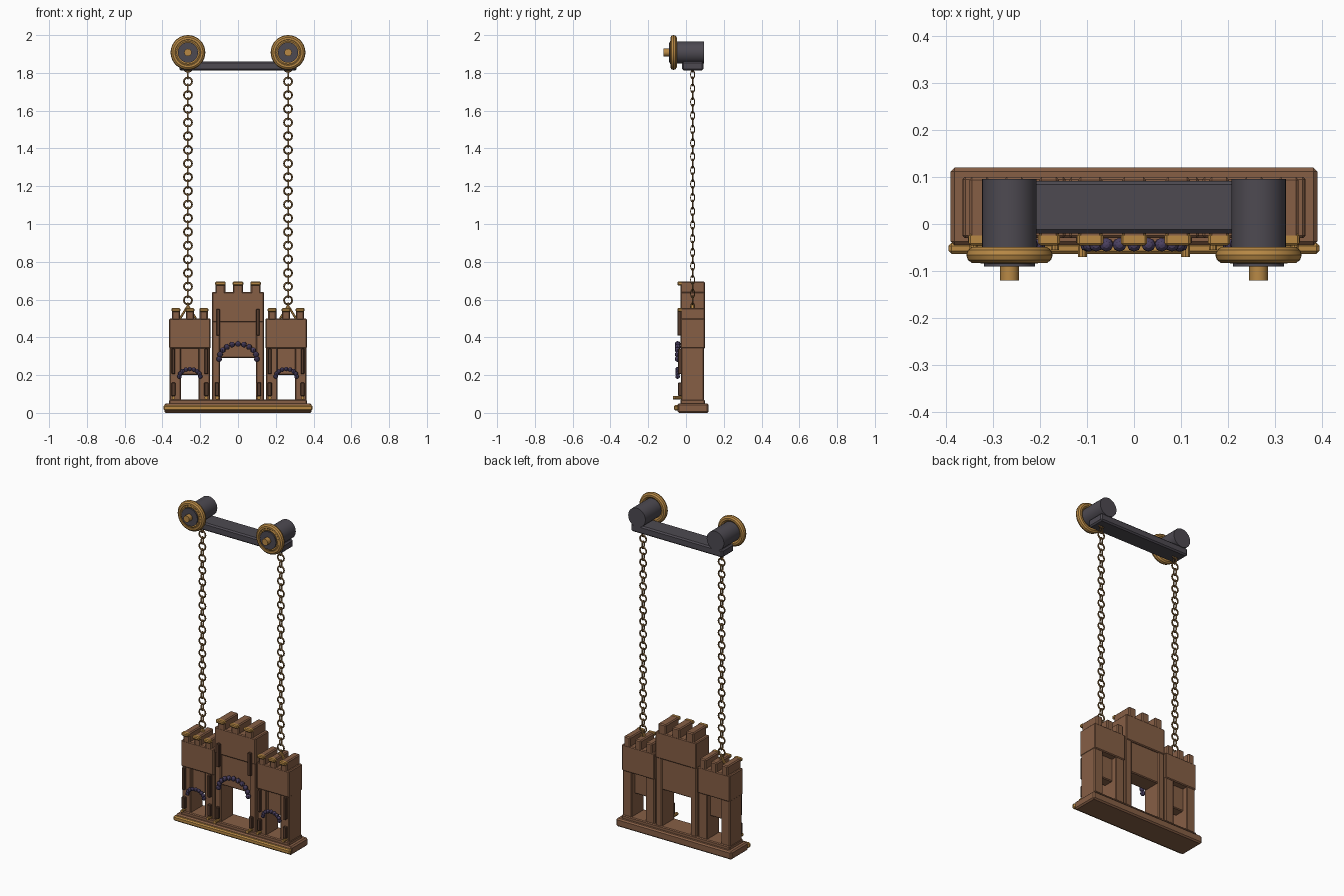
import bpy
import math

if "Cube" in bpy.data.objects:
    bpy.data.objects.remove(bpy.data.objects["Cube"], do_unlink=True)


def material(name, rgb):
    m = bpy.data.materials.new(name)
    m.use_nodes = True
    m.diffuse_color = (*rgb, 1)
    m.node_tree.nodes["Principled BSDF"].inputs["Base Color"].default_value = (*rgb, 1)
    return m


wood = material("brown wood", (0.24, 0.114, 0.06))
dark = material("dark wood", (0.09, 0.043, 0.025))
gold = material("gold", (0.48, 0.25, 0.06))
bronze = material("aged bronze", (0.25, 0.135, 0.045))
slate = material("slate metal", (0.075, 0.068, 0.083))
violet = material("violet stone", (0.07, 0.052, 0.12))


def finish(name, mat, smooth=False):
    ob = bpy.context.object
    ob.name = name
    ob.data.materials.append(mat)
    if smooth:
        bpy.ops.object.shade_smooth_by_angle()
    return ob


def box(name, mat, x, y, z, bevel=0.005):
    """Bevelled box from (min, max) pairs."""
    spans = (x, y, z)
    bpy.ops.mesh.primitive_cube_add(size=1, location=[sum(s) / 2 for s in spans])
    ob = finish(name, mat)
    ob.scale = [s[1] - s[0] for s in spans]
    bpy.ops.object.transform_apply(location=False, rotation=False, scale=True)
    if bevel:
        mod = ob.modifiers.new("bevel", "BEVEL")
        mod.width = bevel
        mod.segments = 1
    return ob


def span(center, width):
    return (center - width / 2, center + width / 2)


def rod(name, mat, x, z, radius, y0, y1, sides=32):
    bpy.ops.mesh.primitive_cylinder_add(vertices=sides, radius=radius, depth=y1 - y0,
                                        location=(x, (y0 + y1) / 2, z),
                                        rotation=(math.pi / 2, 0, 0))
    return finish(name, mat, True)


def ring(name, mat, loc, major, minor, rot, scale=(1, 1, 1), seg=12, sides=6):
    bpy.ops.mesh.primitive_torus_add(location=loc, rotation=rot, major_radius=major,
                                     minor_radius=minor, major_segments=seg, minor_segments=sides)
    ob = finish(name, mat, True)
    ob.scale = scale
    return ob


def merlons(name, xs, width, z0, z1):
    # Long roof battens with a gold cap at the front end
    for x in xs:
        box(name, wood, span(x, width), (-0.03, 0.1), (z0 - 0.01, z1), 0.006)
        box(name + "_cap", gold, span(x, width + 0.004), (-0.046, -0.02), (z1 - 0.02, z1 + 0.001), 0.005)


def stone_arch(name, cx, z, rx, rz, count, radius):
    for i in range(count):
        a = math.pi * i / (count - 1)
        bpy.ops.mesh.primitive_uv_sphere_add(segments=8, ring_count=6, radius=radius,
                                             location=(cx + rx * math.cos(a), -0.044, z + rz * math.sin(a)))
        finish(name, violet)


# Base with gold front moulding
box("base", wood, (-0.39, 0.39), (-0.045, 0.12), (0, 0.05), 0.008)
box("base_trim", gold, (-0.395, 0.395), (-0.064, -0.04), (0.012, 0.042), 0.007)
box("plinth", wood, (-0.365, 0.365), (-0.03, 0.1), (0.045, 0.07))

# Central tower
box("central_tower_top", wood, (-0.138, 0.138), (-0.03, 0.1), (0.48, 0.64))
box("central_lintel", wood, (-0.105, 0.105), (-0.015, 0.09), (0.29, 0.49))
merlons("central_merlon", (-0.093, 0, 0.093), 0.052, 0.64, 0.695)
stone_arch("central_arch_stone", 0, 0.285, 0.1, 0.08, 11, 0.015)

for s in (-1, 1):
    cx = s * 0.255
    # Central tower legs and strips
    box("central_leg", wood, span(s * 0.117, 0.042), (-0.027, 0.096), (0.05, 0.49))
    box("central_upper_strip", dark, span(s * 0.105, 0.02), (-0.046, -0.025), (0.41, 0.55), 0.003)
    box("central_lower_strip", dark, span(s * 0.112, 0.022), (-0.042, -0.025), (0.09, 0.16), 0.003)
    rod("central_boss", gold, s * 0.11, 0.08, 0.01, -0.07, -0.025, 10)

    # Side tower
    box("side_tower_top", wood, span(cx, 0.218), (-0.03, 0.1), (0.34, 0.5))
    box("side_lintel", wood, span(cx, 0.11), (-0.005, 0.06), (0.2, 0.35))
    merlons("side_merlon", (cx - 0.074, cx, cx + 0.074), 0.043, 0.5, 0.555)
    stone_arch("side_arch_stone", cx, 0.192, 0.055, 0.04, 9, 0.012)
    for outer in (-1, 1):
        box("side_leg", wood, span(cx + outer * 0.077, 0.06), (-0.025, 0.094), (0.05, 0.35))
        x = cx + outer * 0.087
        box("side_upper_strip", dark, span(x, 0.018), (-0.042, -0.022), (0.205, 0.34), 0.003)
        box("side_lower_strip", dark, span(x, 0.022), (-0.042, -0.022), (0.09, 0.16), 0.003)
        rod("side_boss", gold, x, 0.08, 0.009, -0.055, -0.022, 10)

    # Gold hanger where the chain meets the tower
    for lean in (-1, 1):
        bar = box("chain_hanger", gold, (-0.006, 0.006), (-0.008, 0.008), (-0.043, 0.043), 0.003)
        bar.location = (s * 0.265 + lean * 0.02, 0.035, 0.535)
        bar.rotation_euler.y = -lean * 0.55

    # Chain of alternating links
    pitch = 0.0362
    for i in range(36):
        z = 0.56 + i * pitch
        if i % 2:
            ring("chain_link_face", bronze, (s * 0.265, 0.035, z), 0.0215, 0.0048, (math.pi / 2, 0, 0))
        else:
            ring("chain_link_edge", bronze, (s * 0.265, 0.035, z), 0.0215, 0.0048,
                 (math.pi / 2, 0, math.pi / 2), (0.5, 1, 1))

    # Winch drum with gold rim and axle pin
    wx, wz = s * 0.265, 1.908
    rod("winch_drum", slate, wx, wz, 0.058, -0.07, 0.096)
    rod("drum_front_plate", slate, wx, wz, 0.054, -0.09, -0.06, 24)
    ring("drum_rim", gold, (wx, -0.066, wz), 0.074, 0.018, (math.pi / 2, 0, 0), seg=36, sides=10)
    ring("drum_inner_rim", gold, (wx, -0.074, wz), 0.06, 0.01, (math.pi / 2, 0, 0), seg=36, sides=8)
    rod("axle_pin", gold, wx, wz, 0.02, -0.12, -0.08, 16)

# Overhead beam
box("overhead_beam", slate, (-0.31, 0.31), (-0.02, 0.092), (1.812, 1.86), 0.008)
